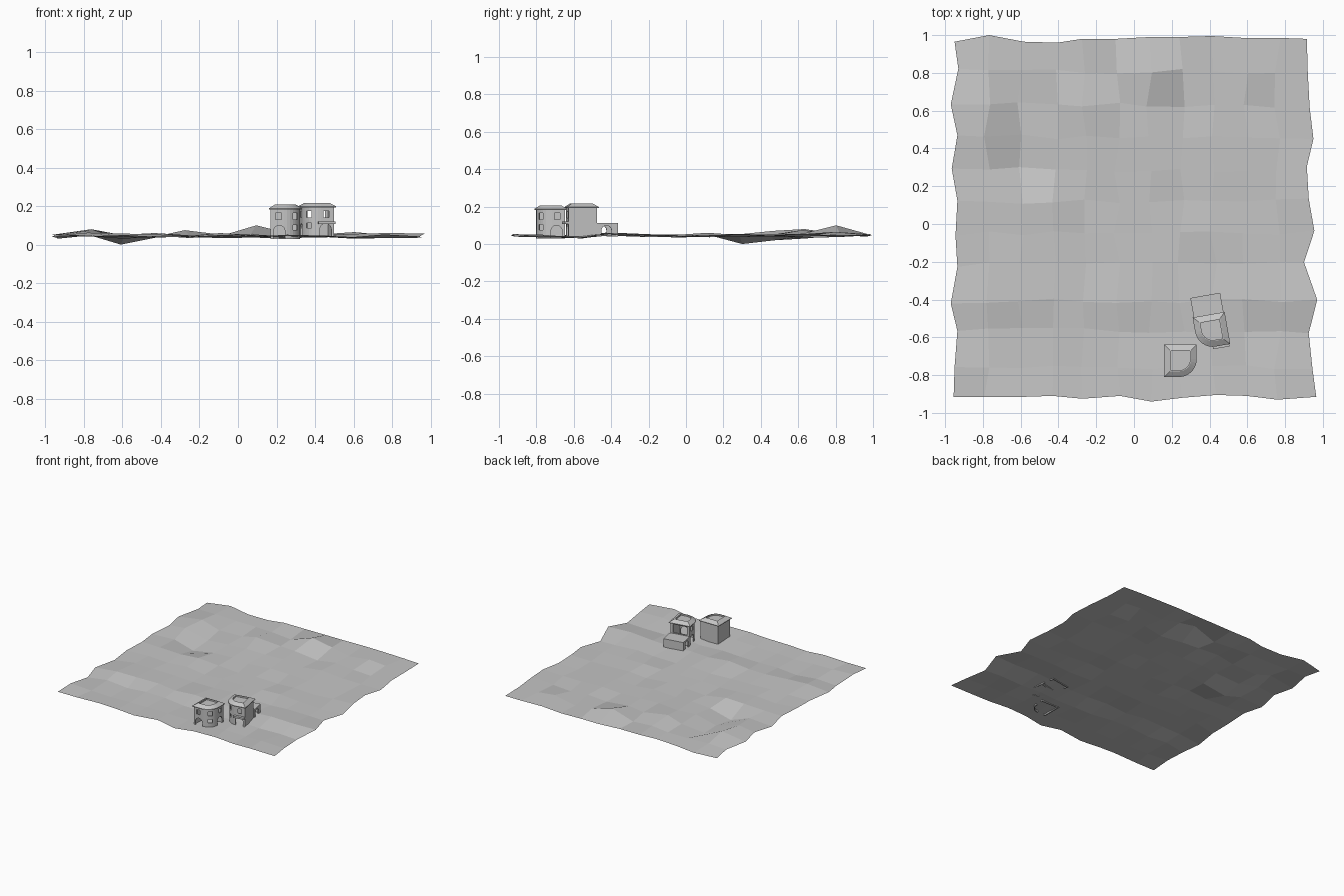
import bpy, bmesh, math, random
from mathutils import Vector

if "Cube" in bpy.data.objects:
    bpy.data.objects.remove(bpy.data.objects["Cube"])

random.seed(4)
grey = bpy.data.materials.new("plain_grey")
grey.diffuse_color = (0.56, 0.56, 0.56, 1)
grey.use_nodes = True
grey.node_tree.nodes["Principled BSDF"].inputs["Base Color"].default_value = grey.diffuse_color


def finish(bm, name):
    bmesh.ops.recalc_face_normals(bm, faces=bm.faces[:])
    me = bpy.data.meshes.new(name)
    bm.to_mesh(me)
    bm.free()
    me.materials.append(grey)
    ob = bpy.data.objects.new(name, me)
    bpy.context.collection.objects.link(ob)
    return ob


def loft(bm, rings, caps=True):
    """Skin a stack of point rings; either cap the ends or join last to first."""
    loops = [[bm.verts.new(p) for p in r] for r in rings]
    pairs = list(zip(loops, loops[1:])) + ([] if caps else [(loops[-1], loops[0])])
    for a, b in pairs:
        n = len(a)
        for i in range(n):
            bm.faces.new((a[i], a[(i + 1) % n], b[(i + 1) % n], b[i]))
    if caps:
        bm.faces.new(loops[0])
        bm.faces.new(loops[-1])


def box(bm, x0, x1, y0, y1, z0, z1):
    loft(bm, [[(x0, y0, z), (x1, y0, z), (x1, y1, z), (x0, y1, z)] for z in (z0, z1)])


def footprint(h, z):
    """Square plan with the front right corner rounded."""
    c, r = 0.008, h + 0.008
    arc = [(-c + r * math.cos(a), c + r * math.sin(a), z)
           for a in [math.radians(-90 + 11.25 * k) for k in range(9)]]
    return [(-h, -h, z)] + arc + [(h, h, z), (-h, h, z)]


def opening(bm, angle, u, w, z0, z1, arch=False, d0=0.055, d1=0.10, origin=(0, 0)):
    """Cutter prism running outwards along the given direction."""
    a = math.radians(angle)
    n, t = Vector((math.cos(a), math.sin(a), 0)), Vector((-math.sin(a), math.cos(a), 0))
    r = w / 2
    prof = [(-r, z0), (r, z0)]
    if arch:
        prof += [(r * math.cos(k * math.pi / 8), z1 - r + r * math.sin(k * math.pi / 8))
                 for k in range(9)]
    else:
        prof += [(r, z1), (-r, z1)]
    o = Vector((origin[0], origin[1], 0))
    loft(bm, [[o + n * d + t * (u + x) + Vector((0, 0, z)) for x, z in prof] for d in (d0, d1)])


def cut(ob, cut_bm):
    cutter = finish(cut_bm, "opening_cutter")
    cutter.hide_render = True
    m = ob.modifiers.new("openings", 'BOOLEAN')
    m.operation, m.solver, m.object = 'DIFFERENCE', 'EXACT', cutter
    bpy.context.view_layer.objects.active = ob
    bpy.ops.object.modifier_apply(modifier=m.name)
    bpy.data.objects.remove(cutter)


def house(name, loc, turn, annex):
    parts = []
    # hollow walls
    bm = bmesh.new()
    loft(bm, [footprint(0.077, 0), footprint(0.077, 0.154),
              footprint(0.069, 0.154), footprint(0.069, 0)], caps=False)
    walls = finish(bm, name + "_walls")
    # upper windows, lower corner window and two arched doorways
    bm = bmesh.new()
    for ang, u in ((-90, -0.036), (-45, 0), (0, 0.036)):
        opening(bm, ang, u, 0.03, 0.10, 0.135)
    opening(bm, -45, 0, 0.03, 0.045, 0.073)
    opening(bm, -90, -0.032, 0.06, -0.01, 0.07, True)
    opening(bm, 0, 0.032, 0.06, -0.01, 0.07, True)
    if annex:   # wide opening on to the annex terrace
        opening(bm, 180, 0, 0.11, 0.08, 0.145)
    cut(walls, bm)
    parts.append(walls)

    # hipped roof with sunken terrace
    bm = bmesh.new()
    loft(bm, [footprint(h, z) for h, z in
              ((0.086, 0.153), (0.086, 0.158), (0.056, 0.177), (0.051, 0.177), (0.051, 0.165))])
    parts.append(finish(bm, name + "_roof"))

    if annex:
        # low annex, hollow, with an archway through both ends
        bm = bmesh.new()
        box(bm, -0.19, -0.077, -0.08, 0.08, 0, 0.073)
        hall = finish(bm, name + "_annex")
        bm = bmesh.new()
        box(bm, -0.182, -0.085, -0.072, 0.072, -0.01, 0.067)
        cut(hall, bm)
        bm = bmesh.new()
        opening(bm, 90, 0, 0.055, -0.01, 0.06, True, -0.1, 0.1, (-0.128, 0))
        cut(hall, bm)
        parts.append(hall)
        # balcony over the doorway
        bm = bmesh.new()
        box(bm, 0.076, 0.098, -0.008, 0.08, 0.066, 0.08)
        parts.append(finish(bm, name + "_balcony"))

    for p in parts:
        p.location = loc
        p.rotation_euler.z = math.radians(turn)


# rolling ground sheet, 11 x 11 uneven cells
cols = [-.95, -.78, -.60, -.42, -.26, -.09, .08, .25, .42, .59, .76, .94]
rows = [-.915, -.76, -.565, -.41, -.215, -.05, .12, .29, .46, .63, .81, .98]
left = [-.955, -.95, -.935, -.97, -.935, -.945, -.935, -.965, -.935, -.97, -.93, -.95]
right = [.965, .945, .925, .97, .90, .955, .925, .915, .95, .93, .92, .915]
back = [.965, 1.0, .965, .96, .98, .98, .99, .99, .995, .985, .985, .98]
front = [-.915, -.915, -.915, -.91, -.925, -.91, -.94, -.92, -.905, -.91, -.93, -.915]
known = {(6, 10): .10, (1, 9): .08, (1, 8): .07, (2, 7): .0, (2, 8): .02, (2, 9): .03,
         (7, 9): .035, (6, 9): .055, (7, 10): .06, (4, 5): .035, (3, 6): .06, (4, 9): .075,
         (9, 10): .065, (10, 9): .04, (9, 1): .035, (9, 3): .055, (0, 9): .05}
tilt = {2: -.006, 3: .008}
bm = bmesh.new()
grid = []
for j in range(12):
    line = []
    for i in range(12):
        jx, jy, jz = (random.uniform(-1, 1) for _ in range(3))
        x = left[j] if i == 0 else right[j] if i == 11 else cols[i] + .02 * jx
        y = front[i] if j == 0 else back[i] if j == 11 else rows[j] + .015 * jy
        z = known.get((i, j), .045 + .009 * jz + tilt.get(j, 0))
        line.append(bm.verts.new((x, y, z)))
    grid.append(line)
for j in range(11):
    for i in range(11):
        bm.faces.new((grid[j][i], grid[j][i + 1], grid[j + 1][i + 1], grid[j + 1][i]))
ground = finish(bm, "ground_sheet")
if ground.data.polygons[0].normal.z < 0:
    ground.data.flip_normals()

house("corner_house", (0.246, -0.724, 0.03), 0, False)
house("annex_house", (0.41, -0.565, 0.04), -80, True)
